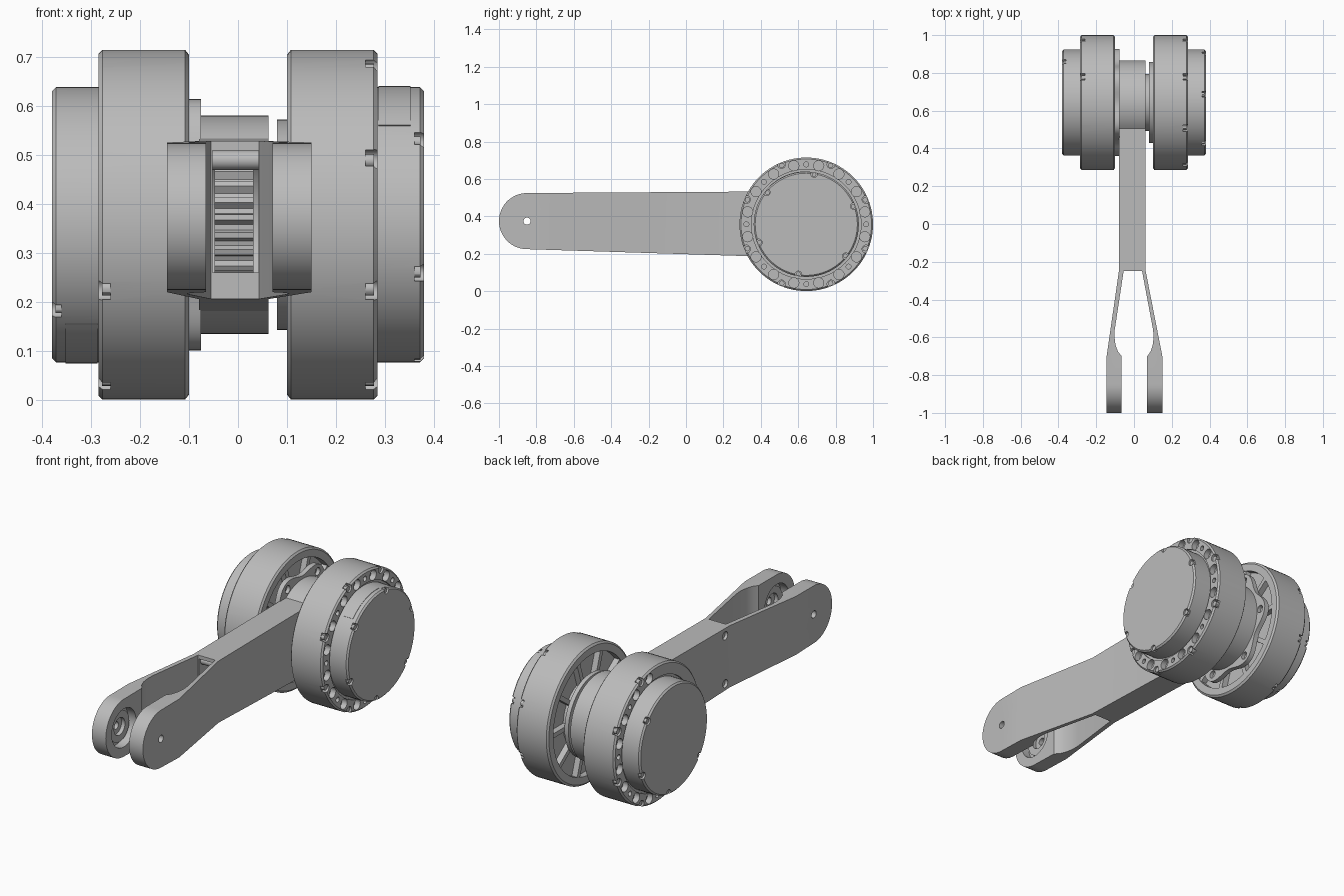
import bpy, bmesh
from math import sin, cos, pi, radians
from mathutils import Vector, Matrix

if "Cube" in bpy.data.objects:
    bpy.data.objects.remove(bpy.data.objects["Cube"])

HY, HZ = 0.643, 0.358          # motor axis
EY, EZ = -0.85, 0.375          # fork pin axis
FLIP = (Matrix.Translation((0, 0, HZ)) @ Matrix.Rotation(pi, 4, 'Y')
        @ Matrix.Translation((0, 0, -HZ)))

grey = bpy.data.materials.new("machined grey")
grey.use_nodes = True
grey.diffuse_color = (0.5, 0.5, 0.5, 1)
grey.node_tree.nodes["Principled BSDF"].inputs["Base Color"].default_value = (0.5, 0.5, 0.5, 1)


def finish(bm, name, flip=False):
    if flip:
        bm.transform(FLIP)
    bmesh.ops.recalc_face_normals(bm, faces=bm.faces[:])
    me = bpy.data.meshes.new(name)
    bm.to_mesh(me)
    bm.free()
    ob = bpy.data.objects.new(name, me)
    bpy.context.collection.objects.link(ob)
    me.materials.append(grey)
    return ob


def activate(ob):
    bpy.ops.object.select_all(action='DESELECT')
    ob.select_set(True)
    bpy.context.view_layer.objects.active = ob


def smooth(ob):
    activate(ob)
    bpy.ops.object.shade_smooth_by_angle(angle=radians(30))


def boolean(ob, bm, op='DIFFERENCE', flip=False):
    cutter = finish(bm, "cutter", flip)
    cutter.hide_render = True
    mod = ob.modifiers.new("cut", 'BOOLEAN')
    mod.operation, mod.solver, mod.object = op, 'EXACT', cutter
    activate(ob)
    bpy.ops.object.modifier_apply(modifier=mod.name)
    bpy.data.objects.remove(cutter)


def cyl(bm, x0, x1, r, y, z, n=24):
    """Cylinder along x."""
    m = Matrix.Translation(((x0 + x1) / 2, y, z)) @ Matrix.Rotation(pi / 2, 4, 'Y')
    bmesh.ops.create_cone(bm, cap_ends=True, segments=n, radius1=r, radius2=r,
                          depth=x1 - x0, matrix=m)
    return bm


def box(bm, x0, x1, y0, y1, z0, z1, m=Matrix()):
    c = Matrix.Translation(((x0 + x1) / 2, (y0 + y1) / 2, (z0 + z1) / 2))
    s = Matrix.Diagonal((x1 - x0, y1 - y0, z1 - z0, 1))
    bmesh.ops.create_cube(bm, size=1, matrix=m @ c @ s)
    return bm


def prism(points, vec):
    bm = bmesh.new()
    face = bm.faces.new([bm.verts.new(p) for p in points])
    ext = bmesh.ops.extrude_face_region(bm, geom=[face], use_keep_orig=True)
    bmesh.ops.translate(bm, vec=vec, verts=[v for v in ext["geom"] if isinstance(v, bmesh.types.BMVert)])
    return bm


def lathe(profile, start=0, sweep=2 * pi, steps=96):
    """Spin a closed (x, radius) profile around the motor axis."""
    bm = bmesh.new()
    rings = [[bm.verts.new((x, HY + r * cos(a), HZ + r * sin(a))) for x, r in profile]
             for a in [start + sweep * i / steps for i in range(steps + 1)]]
    for a, b in zip(rings, rings[1:]):
        for i in range(len(profile)):
            j = (i + 1) % len(profile)
            bm.faces.new((a[i], a[j], b[j], b[i]))
    if sweep < 6:
        bm.faces.new(rings[0])
        bm.faces.new(rings[-1])
    bmesh.ops.remove_doubles(bm, verts=bm.verts[:], dist=1e-5)
    bmesh.ops.dissolve_degenerate(bm, edges=bm.edges[:], dist=1e-5)
    return bm


def polar(r, deg):
    a = radians(deg)
    return HY + r * cos(a), HZ + r * sin(a)


BODY = [(.15, .05), (.10, .05), (.10, .18), (.135, .18), (.135, .31), (.10, .31),
        (.10, .347), (.108, .357), (.277, .357), (.285, .349), (.285, .293),
        (.275, .293), (.275, .05)]
CAP = [(.265, .04), (.265, .281), (.372, .281), (.38, .273), (.38, .04)]
BOLTS = [22.5 + 45 * k for k in range(8)]
CAP_BOLTS = [21 + 60 * k for k in range(6)]

for side, flip in (("left", False), ("right", True)):
    # Motor housing with pockets around the outer rim
    housing = finish(lathe(BODY), side + "_motor_housing", flip)
    cuts, heads = bmesh.new(), bmesh.new()
    for a in BOLTS:
        cyl(cuts, .26, .3, .021, *polar(.346, a))
        cyl(heads, .255, .278, .014, *polar(.341, a), 12)
        for off in (10.5, 34.5):
            cyl(cuts, .255, .3, .027, *polar(.320, a + off))
        cyl(cuts, .265, .3, .013, *polar(.320, a + 22.5))
    boolean(housing, cuts, flip=flip)
    smooth(housing)

    # Rear cap with notched screw seats
    cap = finish(lathe(CAP), side + "_motor_cap", flip)
    cuts = bmesh.new()
    for a in CAP_BOLTS:
        cyl(cuts, .36, .4, .018, *polar(.272, a))
        cyl(heads, .355, .373, .012, *polar(.268, a), 12)
    boolean(cap, cuts, flip=flip)
    smooth(cap)
    smooth(finish(heads, side + "_screw_heads", flip))
    end_plate = cyl(bmesh.new(), .37, .38, .05, HY, HZ)
    smooth(finish(end_plate, side + "_cap_center", flip))

    # Thin connector cover on the cap rim
    cover = lathe([(.287, .275), (.287, .283), (.352, .283), (.352, .275)],
                  radians(86), radians(48), 16)
    smooth(finish(cover, side + "_connector_cover", flip))

    # Spokes across the recessed inner face
    spokes = bmesh.new()
    for k in range(10):
        m = (Matrix.Translation((0, HY, HZ)) @ Matrix.Rotation(2 * pi * k / 10, 4, 'X'))
        box(spokes, .104, .14, .17, .32, -.012, .012, m)
    finish(spokes, side + "_spokes", flip)

# Output hub between the left motor and the arm
hub = cyl(bmesh.new(), .08, .102, .215, HY, HZ, 64)
cyl(hub, .05, .085, .15, HY, HZ, 64)
smooth(finish(hub, "left_output_hub"))

# Lobed mounting plate fixing the right motor to the arm
lobes = []
for i in range(120):
    a = 3 * i
    y, z = polar(.262 + .022 * cos(radians(6 * a)), a)
    lobes.append((-.102, y, z))
plate = finish(prism(lobes, (.026, 0, 0)), "mounting_plate")
cuts = bmesh.new()
for k in range(6):
    cyl(cuts, -.095, -.05, .02, *polar(.247, 60 * k))
boolean(plate, cuts)
smooth(plate)

# Arm: side outline crossed with the forked plan outline
side_pts = [(-.3, EY + .15 * cos(radians(a)), EZ + .15 * sin(radians(a)))
            for a in range(90, 271, 6)]
side_pts += [(-.3, *polar(.223, a)) for a in range(-128, 129, 4)]
arm = finish(prism(side_pts, (.6, 0, 0)), "forked_arm")
plan = [(-.08, .95), (-.08, -.25), (-.145, -.70), (-.145, -1.1), (-.065, -1.1), (-.065, -.70),
        (-.085, -.675), (-.098, -.64), (-.103, -.60), (-.102, -.56), (-.055, -.25),
        (.043, -.25), (.101, -.56), (.104, -.60), (.099, -.64), (.088, -.675),
        (.07, -.70), (.07, -1.1), (.15, -1.1), (.15, -.70), (.062, -.25), (.062, .95)]
boolean(arm, prism([(x, y, -.2) for x, y in plan], (0, 0, 1.2)), 'INTERSECT')
boolean(arm, box(bmesh.new(), -.052, .042, -.24, .6, .26, .51))       # belt channel
boolean(arm, box(bmesh.new(), -.052, .042, -.3, -.2, .26, .51))       # channel mouth
boolean(arm, cyl(bmesh.new(), -.052, .042, .17, HY, HZ, 48))          # pulley chamber
boolean(arm, cyl(bmesh.new(), -.11, .115, .10, EY, EZ, 48))           # bearing seats
boolean(arm, cyl(bmesh.new(), -.3, .3, .019, EY, EZ))                 # pin holes
screws = bmesh.new()
for z in (.24, .49):
    cyl(screws, -.12, -.065, .021, -.21, z)
boolean(arm, screws)
smooth(arm)

# Bearing rings in the fork
for name, x0, x1 in (("right_bearing", -.112, -.09), ("left_bearing", .095, .117)):
    ring = finish(cyl(bmesh.new(), x0, x1, .08, EY, EZ, 48), name)
    boolean(ring, cyl(bmesh.new(), -.3, .3, .045, EY, EZ, 32))
    smooth(ring)

# Cross rod and toothed pulley inside the arm
smooth(finish(cyl(bmesh.new(), -.056, .046, .02, -.215, .49), "cross_rod"))
teeth = []
for k in range(28):
    for off, r in ((0, .148), (4, .148), (5.5, .162), (9.5, .162)):
        teeth.append((-.048, *polar(r, k * 360 / 28 + off)))
smooth(finish(prism(teeth, (.08, 0, 0)), "toothed_pulley"))
